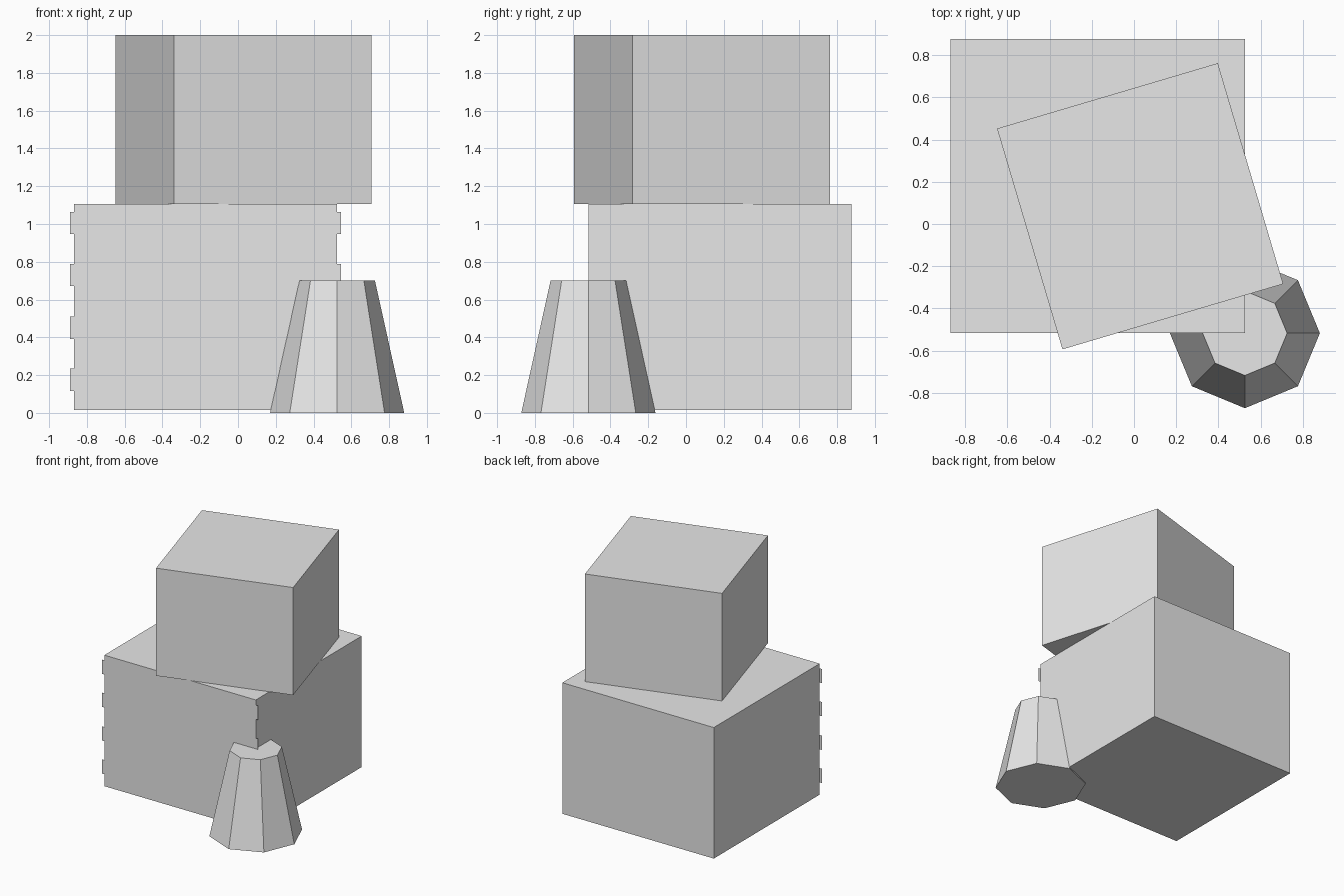
import bpy, bmesh, math
from mathutils import Matrix

if "Cube" in bpy.data.objects:
    bpy.data.objects.remove(bpy.data.objects["Cube"])

grey = bpy.data.materials.new("plain_grey")
grey.diffuse_color = (0.8, 0.8, 0.8, 1)
grey.use_nodes = True
grey.node_tree.nodes["Principled BSDF"].inputs["Base Color"].default_value = grey.diffuse_color


def finish(name, bm, loc, angle=0):
    bm.transform(Matrix.Translation(loc) @ Matrix.Rotation(angle, 4, 'Z'))
    me = bpy.data.meshes.new(name)
    bm.to_mesh(me)
    bm.free()
    me.materials.append(grey)
    ob = bpy.data.objects.new(name, me)
    bpy.context.collection.objects.link(ob)


def box(name, size, loc, angle=0):
    bm = bmesh.new()
    bmesh.ops.create_cube(bm, size=1)
    bmesh.ops.scale(bm, vec=size, verts=bm.verts)
    finish(name, bm, loc, angle)


# Stacked crates, the upper one turned
box("lower_crate", (1.394, 1.392, 1.09), (-0.172, 0.18, 0.56))
box("upper_crate", (1.09, 1.09, 0.895), (0.029, 0.084, 1.5525), math.radians(16.5))

# Paper-thin slats across the front of the lower crate
for i, z in enumerate((0.175, 0.45, 0.73, 1.005)):
    bm = bmesh.new()
    bmesh.ops.create_grid(bm, x_segments=1, y_segments=1, size=0.5)
    bmesh.ops.scale(bm, vec=(1.435, 0.118, 1), verts=bm.verts)
    bm.transform(Matrix.Rotation(math.pi / 2, 4, 'X'))
    finish(f"front_slat_{i + 1}", bm, (-0.172, -0.519, z))

# Tapered eight-sided post at the front right corner
bm = bmesh.new()
bmesh.ops.create_cone(bm, cap_ends=True, segments=8, radius1=0.355,
                      radius2=0.2, depth=0.7)
finish("tapered_post", bm, (0.525, -0.517, 0.35))
